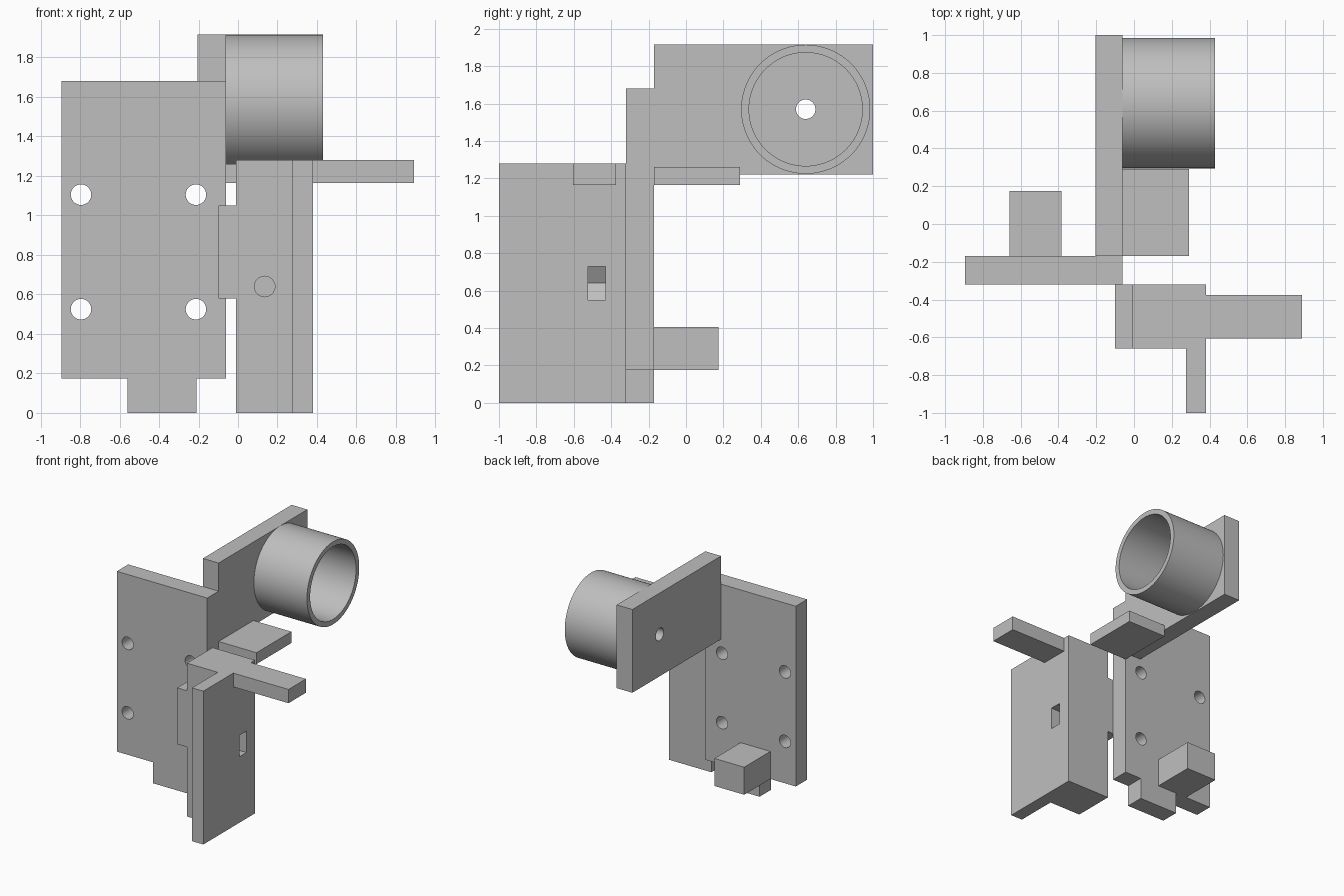
import bpy, bmesh, math
from mathutils import Matrix, Vector

cube = bpy.data.objects.get("Cube")
if cube:
    bpy.data.objects.remove(cube, do_unlink=True)

grey = bpy.data.materials.new("plain grey")
grey.use_nodes = True
colour = (0.52, 0.52, 0.52, 1)
grey.diffuse_color = colour
grey.node_tree.nodes["Principled BSDF"].inputs["Base Color"].default_value = colour


def finish(name, bm):
    bmesh.ops.recalc_face_normals(bm, faces=bm.faces)
    mesh = bpy.data.meshes.new(name)
    bm.to_mesh(mesh)
    bm.free()
    mesh.materials.append(grey)
    obj = bpy.data.objects.new(name, mesh)
    bpy.context.collection.objects.link(obj)
    return obj


def prism(name, points, axis, lo, hi):
    """Extrude a 2D outline along an axis; the outline uses the other two axes in order."""
    def place(p):
        co = list(p)
        co.insert("xyz".index(axis), lo)
        return co
    bm = bmesh.new()
    face = bm.faces.new([bm.verts.new(place(p)) for p in points])
    top = bmesh.ops.extrude_face_region(bm, geom=[face])
    step = Vector([hi - lo if a == axis else 0 for a in "xyz"])
    bmesh.ops.translate(bm, vec=step,
                        verts=[v for v in top["geom"] if isinstance(v, bmesh.types.BMVert)])
    return finish(name, bm)


def box(name, x, y, z):
    return prism(name, [(x[0], y[0]), (x[1], y[0]), (x[1], y[1]), (x[0], y[1])], "z", *z)


def rod(name, centre, radius, axis, lo, hi, sides=32):
    """Cylinder along an axis, centred on the other two axes."""
    ring = [(centre[0] + radius * math.cos(math.tau * i / sides),
             centre[1] + radius * math.sin(math.tau * i / sides)) for i in range(sides)]
    return prism(name, ring, axis, lo, hi)


def cut(obj, cutter):
    cutter.hide_render = True
    mod = obj.modifiers.new("cut", "BOOLEAN")
    mod.operation = "DIFFERENCE"
    mod.solver = "EXACT"
    mod.object = cutter
    bpy.context.view_layer.objects.active = obj
    bpy.ops.object.modifier_apply(modifier=mod.name)
    bpy.data.objects.remove(cutter, do_unlink=True)


def smooth(obj):
    bpy.ops.object.select_all(action="DESELECT")
    obj.select_set(True)
    bpy.context.view_layer.objects.active = obj
    bpy.ops.object.shade_smooth_by_angle(angle=math.radians(30))


HOLE = 0.052

# Mounting plate with a bottom tab and four screw holes
mount = prism("mounting_plate",
              [(-0.895, 0.175), (-0.56, 0.175), (-0.56, 0), (-0.21, 0), (-0.21, 0.175),
               (-0.06, 0.175), (-0.06, 1.68), (-0.895, 1.68)], "y", -0.32, -0.17)
for x in (-0.795, -0.213):
    for z in (0.525, 1.105):
        cut(mount, rod("screw_cutter", (x, z), HOLE, "y", -0.5, 0))
smooth(mount)

# Block behind the mounting plate
box("rear_block", (-0.66, -0.385), (-0.17, 0.175), (0.175, 0.405))

# Side plate carrying the tube
side = box("side_plate", (-0.205, -0.06), (-0.17, 1), (1.22, 1.915))
cut(side, rod("bore_cutter", (0.64, 1.57), HOLE, "x", -0.5, 0.5))
smooth(side)

# Open tube
tube = rod("tube", (0.64, 1.57), 0.345, "x", -0.06, 0.43, 96)
cut(tube, rod("tube_cutter", (0.64, 1.57), 0.303, "x", -0.2, 0.6, 96))
smooth(tube)

# Small shelf on the side plate
box("shelf", (-0.06, 0.29), (-0.17, 0.29), (1.165, 1.26))

# Upright bracket with an L-shaped section
bracket = prism("bracket",
                [(-0.01, -0.66), (0.275, -0.66), (0.275, -1), (0.38, -1),
                 (0.38, -0.32), (-0.01, -0.32)], "z", 0, 1.28)

# Nut slot from the side, with a pointed end, and its screw hole from the front
cut(bracket, prism("slot_cutter",
                   [(0.5, 0.55), (0.5, 0.73), (0.083, 0.73), (0.031, 0.64), (0.083, 0.55)],
                   "y", -0.525, -0.43))
cut(bracket, rod("screw_cutter", (0.135, 0.64), HOLE, "y", -0.8, -0.38))
smooth(bracket)

# Contact pad and arm on the bracket
box("pad", (-0.1, -0.01), (-0.66, -0.32), (0.58, 1.05))
box("arm", (0.38, 0.89), (-0.605, -0.375), (1.165, 1.28))
